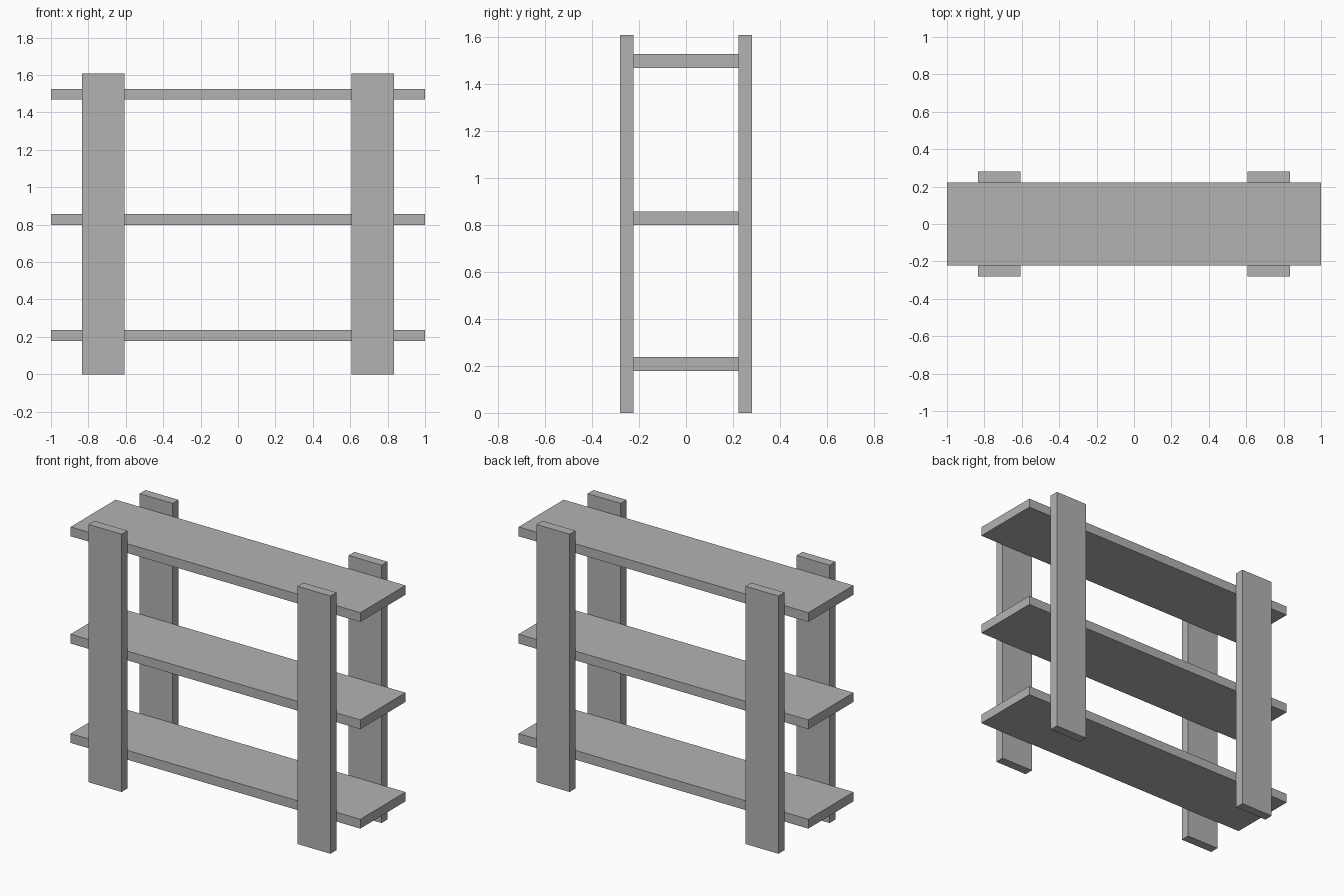
import bpy

cube = bpy.data.objects.get("Cube")
if cube:
    bpy.data.objects.remove(cube, do_unlink=True)

# Single plain grey finish
GREY = (0.45, 0.45, 0.45, 1)
grey = bpy.data.materials.new("plain_grey")
grey.use_nodes = True
grey.diffuse_color = GREY
grey.node_tree.nodes["Principled BSDF"].inputs["Base Color"].default_value = GREY


def board(name, size, centre):
    """Flat rectangular plank with its scale applied."""
    bpy.ops.mesh.primitive_cube_add(size=1, location=centre)
    obj = bpy.context.object
    obj.name = name
    obj.scale = size
    bpy.ops.object.transform_apply(location=False, rotation=False, scale=True)
    obj.data.materials.append(grey)
    return obj


THICK = 0.058
DEPTH = 0.445
HEIGHT = 1.608
POST_WIDTH = 0.228

# Three shelves, overhanging the posts at both ends
for name, z in (("bottom", 0.208), ("middle", 0.828), ("top", 1.497)):
    board(name + "_shelf", (2, DEPTH, THICK), (0, 0, z))

# Four upright posts, against the front and back edges of the shelves
post_y = (DEPTH + THICK) / 2
for side, sx in (("left", 1), ("right", -1)):
    for face, sy in (("front", -1), ("back", 1)):
        board(f"{face}_{side}_post", (POST_WIDTH, THICK, HEIGHT),
              (sx * 0.721, sy * post_y, HEIGHT / 2))
